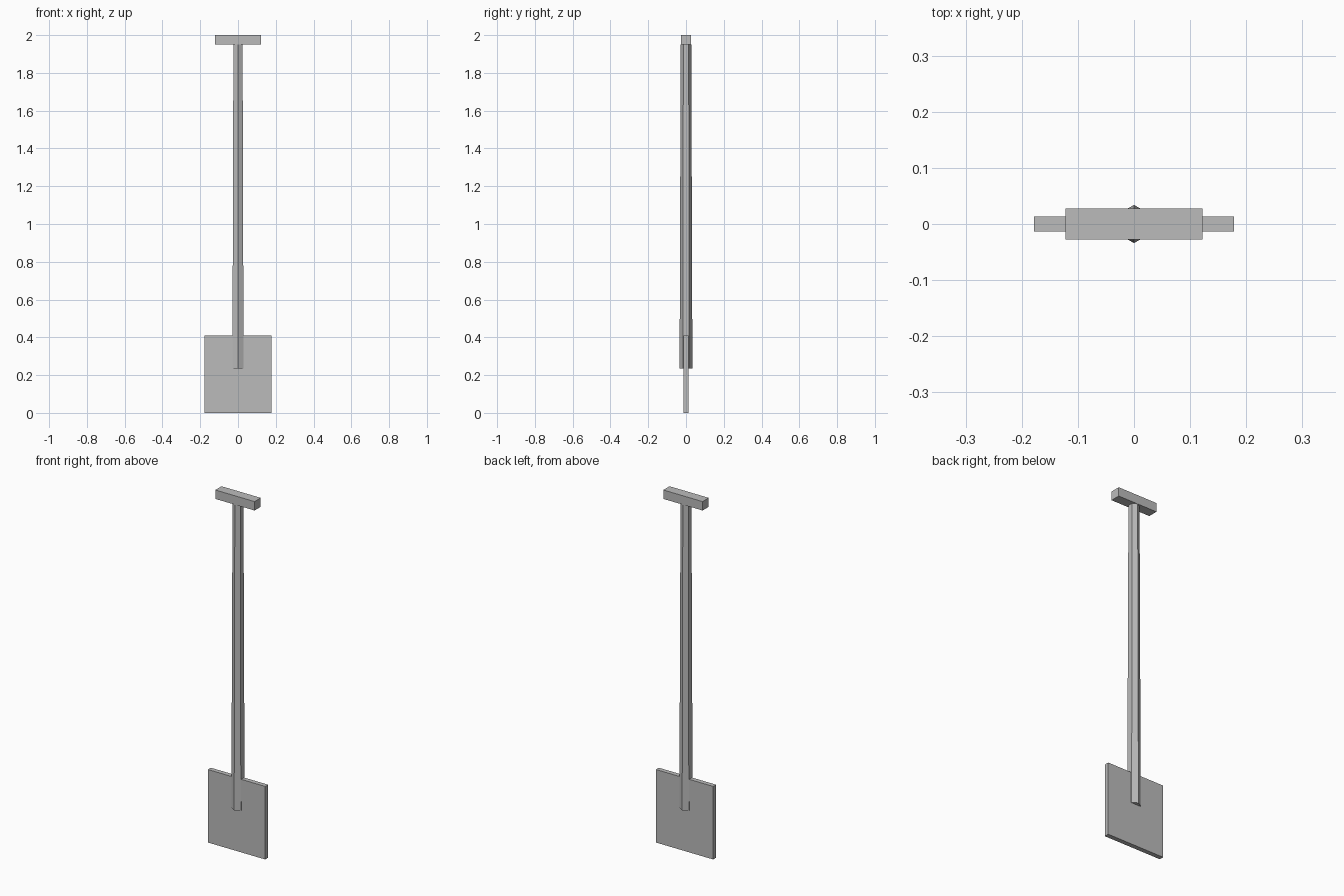
import bpy, math

if "Cube" in bpy.data.objects:
    bpy.data.objects.remove(bpy.data.objects["Cube"])

grey = bpy.data.materials.new("plain grey")
grey.diffuse_color = (0.5, 0.5, 0.5, 1)
grey.use_nodes = True
grey.node_tree.nodes["Principled BSDF"].inputs["Base Color"].default_value = grey.diffuse_color


def box(name, size, z0):
    """Box centred on x and y, with its underside at z0."""
    bpy.ops.mesh.primitive_cube_add(size=1, location=(0, 0, z0 + size[2] / 2))
    ob = bpy.context.object
    ob.name = name
    ob.scale = size
    bpy.ops.object.transform_apply(location=False, rotation=False, scale=True)
    ob.data.materials.append(grey)
    return ob


# Flat blade and crossbar grip
box("blade", (0.356, 0.026, 0.41), 0)
box("grip", (0.244, 0.055, 0.05), 1.95)

# Six-sided shaft, slightly tapered, with edges pointing to front and back
z0, z1 = 0.236, 1.95
bpy.ops.mesh.primitive_cone_add(vertices=6, radius1=0.034, radius2=0.028,
                                depth=z1 - z0, location=(0, 0, (z0 + z1) / 2))
shaft = bpy.context.object
shaft.name = "shaft"
# Make sure a corner lies on the y axis
v = shaft.data.vertices[0].co
if min(abs(p.co.x) for p in shaft.data.vertices) > 1e-4:
    shaft.rotation_euler.z = math.pi / 2 - math.atan2(v.y, v.x)
    bpy.ops.object.transform_apply(location=False, rotation=True, scale=False)
shaft.data.materials.append(grey)
